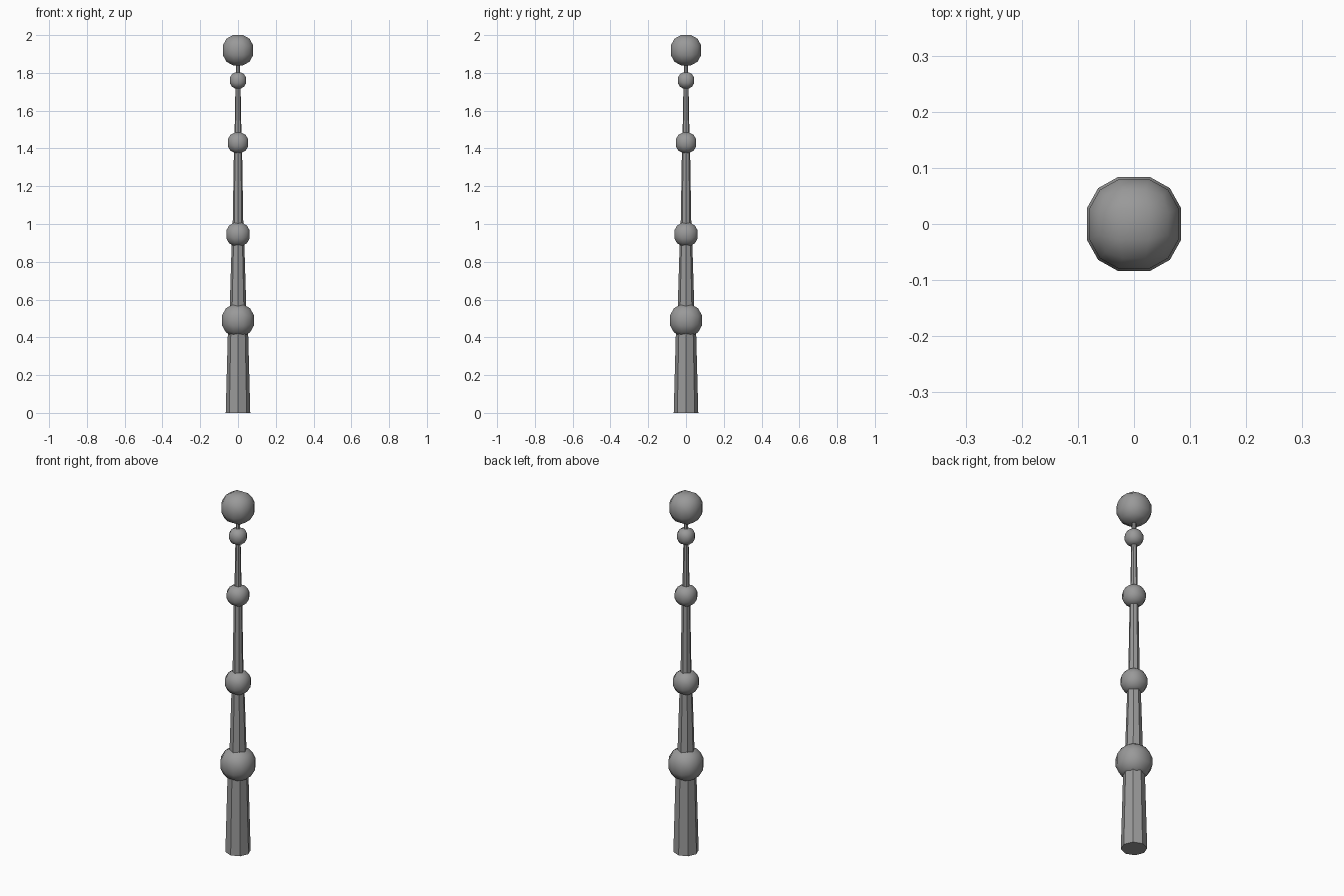
import bpy, bmesh
from mathutils import Vector

if "Cube" in bpy.data.objects:
    bpy.data.objects.remove(bpy.data.objects["Cube"])

grey = bpy.data.materials.new("grey metal")
grey.diffuse_color = (0.32, 0.32, 0.32, 1)
grey.use_nodes = True
grey.node_tree.nodes["Principled BSDF"].inputs["Base Color"].default_value = grey.diffuse_color


def finish(name, bm, z=0.0):
    bmesh.ops.recalc_face_normals(bm, faces=bm.faces)
    mesh = bpy.data.meshes.new(name)
    bm.to_mesh(mesh)
    bm.free()
    mesh.materials.append(grey)
    obj = bpy.data.objects.new(name, mesh)
    obj.location.z = z
    bpy.context.collection.objects.link(obj)
    return obj


def ball(name, z, half):
    """Rounded cube with a 3 x 3 grid on each side, smooth shaded."""
    bm = bmesh.new()
    bmesh.ops.create_cube(bm, size=2)
    bmesh.ops.subdivide_edges(bm, edges=bm.edges[:], cuts=2, use_grid_fill=True)
    for v in bm.verts:
        v.co = v.co.normalized()
    scale = half / max(v.co.x for v in bm.verts)
    for v in bm.verts:
        v.co *= scale
    for f in bm.faces:
        f.smooth = True
    finish(name, bm, z)


def shaft(name, z0, z1, r0, r1):
    """Tapered eight-sided rod with flat faces."""
    bm = bmesh.new()
    bmesh.ops.create_cone(bm, cap_ends=True, segments=8,
                          radius1=r0, radius2=r1, depth=z1 - z0)
    finish(name, bm, (z0 + z1) / 2)


# Balls from bottom to top: height, half width
for name, z, half in [("lower_ball", 0.49, 0.084), ("middle_ball", 0.945, 0.062),
                      ("upper_ball", 1.43, 0.054), ("neck_ball", 1.76, 0.043),
                      ("top_ball", 1.92, 0.08)]:
    ball(name, z, half)

# Shaft sections, each ending inside the balls
for name, z0, z1, r0, r1 in [("base_shaft", 0.0, 0.49, 0.065, 0.052),
                             ("lower_shaft", 0.49, 0.945, 0.046, 0.032),
                             ("middle_shaft", 0.945, 1.43, 0.029, 0.021),
                             ("upper_shaft", 1.43, 1.76, 0.019, 0.013),
                             ("neck_shaft", 1.76, 1.92, 0.012, 0.010)]:
    shaft(name, z0, z1, r0, r1)
